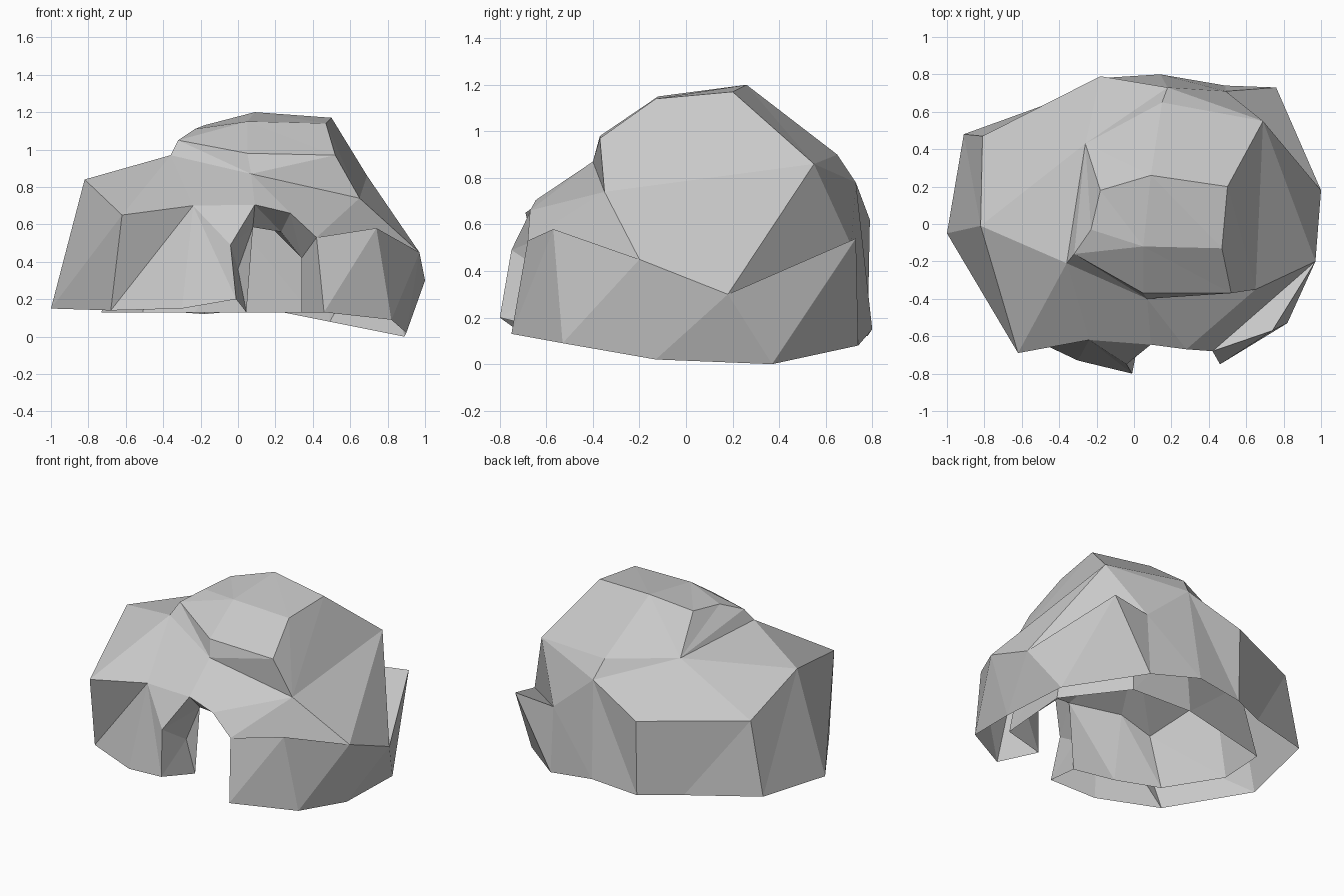
import bpy
import bmesh

default_cube = bpy.data.objects.get("Cube")
if default_cube:
    bpy.data.objects.remove(default_cube, do_unlink=True)

mesh = bpy.data.meshes.new("cave_rock")
bm = bmesh.new()
points = {}


def ring(names, *coords):
    """Add one named vertex per coordinate and return the ring of names."""
    names = names.split()
    for name, co in zip(names, coords):
        points[name] = bm.verts.new(co)
    return names


def face(*names):
    corners = [points[n] for n in names]
    if len(set(corners)) > 2:
        bm.faces.new(corners)


def fan(centre, path):
    """Triangles from one corner to each step along a path."""
    path = path.split() if isinstance(path, str) else path
    for first, second in zip(path, path[1:]):
        face(centre, first, second)


def strip(lower, upper):
    """Band of triangles between two matching paths."""
    for i in range(len(lower) - 1):
        face(lower[i], upper[i], upper[i + 1])
        face(lower[i], upper[i + 1], lower[i + 1])


# Ground outline, from the right of the opening round to its left
foot = ring("foot_right foot_k foot_l foot_m foot_q foot_r foot_s foot_t "
            "foot_u foot_a foot_d foot_e",
            (.46, -.75, .13), (.82, -.53, .09), (.9, -.13, .02),
            (.89, .37, 0), (.49, .74, .08), (.14, .8, .15),
            (-.18, .78, .12), (-.44, .65, .14), (-.91, .48, .19),
            (-1, -.05, .15), (-.68, -.55, .14), (-.3, -.73, .15))

# Shoulder outline above it
shoulder = ring("arch_h front_right side_j side_n back_o back_r back_s back_t "
                "back_left side_left front_left front_e",
                (.42, -.68, .53), (.74, -.57, .58), (.97, -.2, .45),
                (1, .18, .3), (.76, .73, .54), (.49, .71, .51),
                (.18, .73, .78), (-.18, .79, .62), (-.81, .47, .67),
                (-.82, -.01, .84), (-.62, -.69, .65), (-.24, -.62, .7))

# Outer and inner edges of the entrance arch
ring("foot_left arch_y arch_f arch_g",
     (-.01, -.8, .2), (-.04, -.75, .49), (.09, -.645, .705), (.28, -.67, .66))
outer_arch = "foot_left arch_y arch_f arch_g arch_h foot_right".split()
inner_arch = ring("jamb_left jamb_mid vault_left vault_right jamb_top jamb_right",
                  (.045, -.52, .13), (0, -.55, .36), (.08, -.52, .585),
                  (.23, -.5, .56), (.34, -.5, .42), (.34, -.5, .13))

# Upper ledges and crown
ring("ledge_u ledge_x ledge_v ledge_y ridge_low ridge_w ridge_mid ridge_top "
     "notch back_x peak_right",
     (.65, -.35, .74), (.52, -.37, .97), (.07, -.4, .87), (.05, -.37, .98),
     (-.36, -.21, .97), (-.32, -.16, 1.05), (-.23, -.03, 1.11),
     (-.18, .18, 1.13), (-.26, .43, .93), (.15, .65, .9), (.69, .55, .86))
ring("crown_a crown_b crown_c crown_d",
     (.47, -.13, 1.14), (.5, .2, 1.17), (.09, .26, 1.2), (.05, -.12, 1.15))

# Side walls and the front pier left of the opening
strip(foot, shoulder)
fan("front_e", "foot_e foot_left arch_y arch_f")

# Front slope over the arch
fan("ledge_v", "ridge_low ridge_w ledge_y ledge_x ledge_u arch_g arch_f "
    "front_e ridge_low")
fan("ledge_u", "arch_g arch_h side_j")
face("arch_h", "front_right", "side_j")
fan("ridge_low", "front_e front_left side_left")

# Left slope, with the groove below the ridge
fan("notch", "ridge_top ridge_mid ridge_w ridge_low side_left back_left "
    "back_t back_s back_x")

# Right cliff, with a jutting shelf at the back corner
fan("ledge_u", "ledge_x crown_a crown_b peak_right")
fan("peak_right", "ledge_u side_j side_n back_r back_s back_x")
face("side_n", "back_o", "back_r")

# Roof
fan("crown_c", "ridge_top notch back_x peak_right crown_b crown_a crown_d "
    "ridge_top")
fan("crown_d", "ridge_top ridge_mid ridge_w ledge_y ledge_x crown_a")

# Entrance tunnel
strip(outer_arch, inner_arch)

# Inner chamber wall, open underneath, with a vaulted ceiling
floor_level = .13
chamber_plan = [(.64, -.42), (.68, .08), (.39, .46), (-.045, .48),
                (-.71, .32), (-.73, 0), (-.51, -.35), (-.23, -.46)]
low_names = "low_k low_n low_q low_r low_u low_a low_d low_e"
high_names = low_names.replace("low", "high")
low_path = ring(low_names, *[(x, y, floor_level) for x, y in chamber_plan])
high_path = ring(high_names,
                 (.6, -.38, .46), (.62, .07, .52), (.35, .42, .6),
                 (-.04, .44, .65), (-.6, .28, .6), (-.6, .05, .65),
                 (-.42, -.35, .46), (-.22, -.38, .55))
low_path = ["jamb_right"] + low_path + ["jamb_left"]
high_path = ["jamb_top"] + high_path + ["vault_left"]
strip(low_path, high_path)
face("jamb_left", "vault_left", "jamb_mid")
ring("ceiling", (.02, .05, .74))
fan("ceiling", high_path + ["vault_right", "jamb_top"])

bmesh.ops.recalc_face_normals(bm, faces=bm.faces)
bm.to_mesh(mesh)
bm.free()

# Plain stone colour, flat shaded
stone = bpy.data.materials.new("grey_stone")
stone.use_nodes = True
colour = (.58, .58, .58, 1)
stone.diffuse_color = colour
stone.node_tree.nodes["Principled BSDF"].inputs["Base Color"].default_value = colour
mesh.materials.append(stone)
cave = bpy.data.objects.new("cave_rock", mesh)
bpy.context.collection.objects.link(cave)
